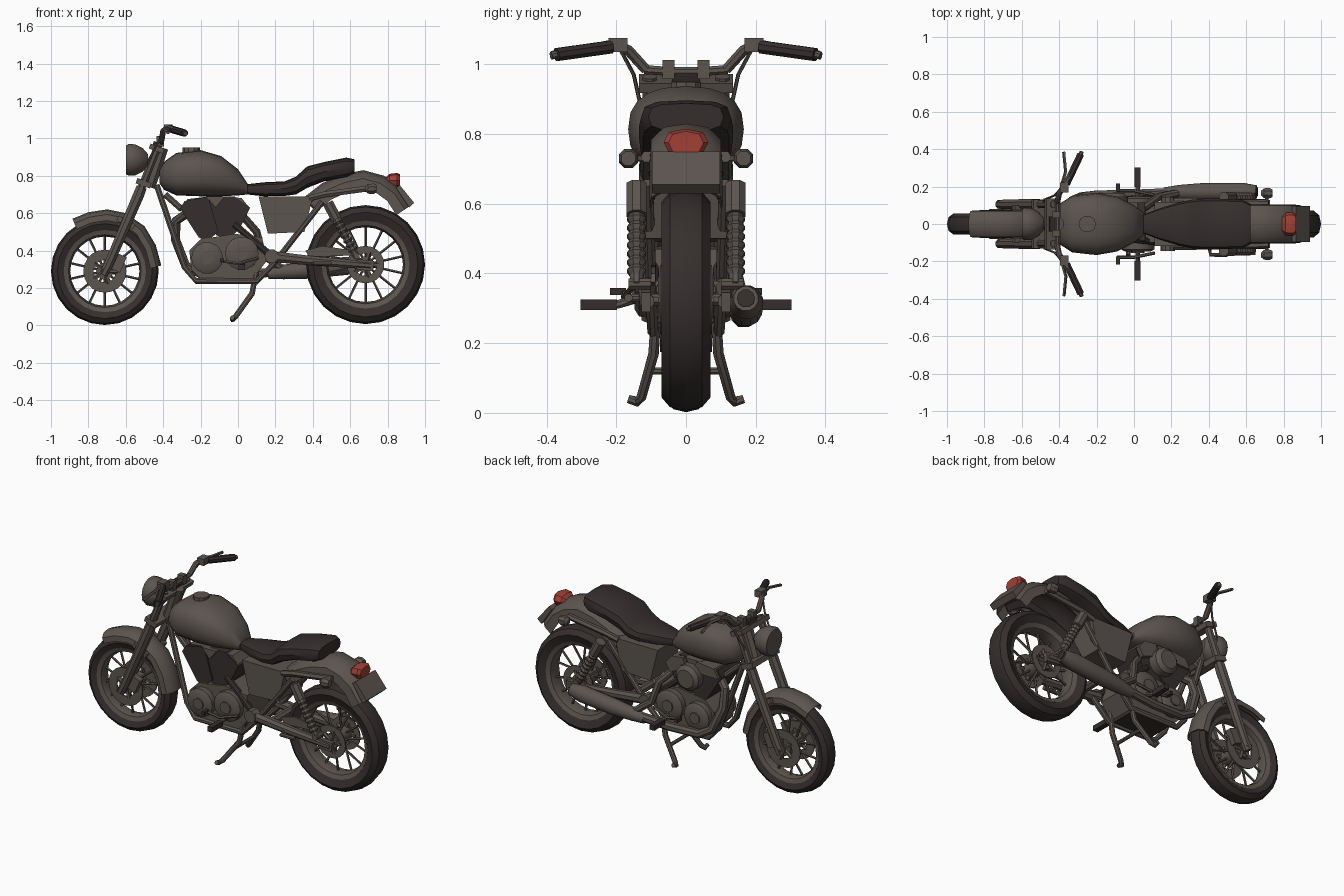
import bpy, bmesh, math
from mathutils import Vector, Matrix

if "Cube" in bpy.data.objects:
    bpy.data.objects.remove(bpy.data.objects["Cube"])

def material(name, rgb):
    m = bpy.data.materials.new(name)
    m.diffuse_color = (*rgb, 1)
    m.use_nodes = True
    m.node_tree.nodes["Principled BSDF"].inputs["Base Color"].default_value = m.diffuse_color
    return m

GREY = material("warm grey metal", (0.106, 0.089, 0.078))
DARK = material("dark rubber", (0.036, 0.028, 0.027))
RED = material("red lens", (0.36, 0.052, 0.035))

def finish(name, bm, mat, angle=35):
    bmesh.ops.recalc_face_normals(bm, faces=bm.faces)
    me = bpy.data.meshes.new(name)
    bm.to_mesh(me)
    bm.free()
    me.materials.append(mat)
    me.shade_smooth()
    me.set_sharp_from_angle(angle=math.radians(angle))
    ob = bpy.data.objects.new(name, me)
    bpy.context.collection.objects.link(ob)
    return ob

def loft(name, rings, mat, wrap=False):
    bm = bmesh.new()
    vs = [[bm.verts.new(p) for p in r] for r in rings]
    n = len(vs[0])
    for i in range(len(vs) if wrap else len(vs) - 1):
        a, b = vs[i], vs[(i + 1) % len(vs)]
        for j in range(n):
            bm.faces.new((a[j], a[(j + 1) % n], b[(j + 1) % n], b[j]))
    if not wrap:
        bm.faces.new(vs[0])
        bm.faces.new(vs[-1])
    return finish(name, bm, mat)

def tube(name, pts, r, mat=GREY, n=8):
    """Round tube along a path; r is one radius or one per point."""
    pts = [Vector(p) for p in pts]
    rs = r if isinstance(r, (list, tuple)) else [r] * len(pts)
    tans = [(pts[min(i + 1, len(pts) - 1)] - pts[max(i - 1, 0)]).normalized() for i in range(len(pts))]
    axis = min(range(3), key=lambda k: max(abs(t[k]) for t in tans))
    ref = Vector([float(k == axis) for k in range(3)])
    rings = []
    for p, t, q in zip(pts, tans, rs):
        u = t.cross(ref).normalized()
        v = t.cross(u)
        rings.append([p + q * (u * math.cos(a) + v * math.sin(a))
                      for a in (math.tau * (j + .5) / n for j in range(n))])
    return loft(name, rings, mat)

def lathe(name, c, prof, mat, n=24):
    """Closed (radius, y) profile turned round the y axis at c = (x, z)."""
    return loft(name, [[(c[0] + r * math.cos(a), y, c[1] + r * math.sin(a)) for r, y in prof]
                       for a in (math.tau * i / n for i in range(n))], mat, True)

def plate(name, xz, y0, y1, mat=GREY):
    return loft(name, [[(x, y, z) for x, z in xz] for y in (y0, y1)], mat)

def box(name, c, size, mat=GREY, rot=0):
    bm = bmesh.new()
    bmesh.ops.create_cube(bm, size=1, matrix=Matrix.Translation(c) @ Matrix.Rotation(rot, 4, 'Y')
                          @ Matrix.Diagonal((*size, 1)))
    return finish(name, bm, mat)

def body(name, stations, mat, n=16, p=2.6):
    """Rounded body along x from (x, half width, bottom, top) stations."""
    def s(v):
        return math.copysign(abs(v) ** (2 / p), v)
    return loft(name, [[(x, w * s(math.cos(a)), (z0 + z1) / 2 + (z1 - z0) / 2 * s(math.sin(a)))
                        for a in (math.tau * j / n for j in range(n))]
                       for x, w, z0, z1 in stations], mat)

def fender(name, path, w, depth, mat, th=0.006):
    pts = [Vector((x, 0, z)) for x, z in path]
    rings = []
    for i, p in enumerate(pts):
        t = (pts[min(i + 1, len(pts) - 1)] - pts[max(i - 1, 0)]).normalized()
        nrm = Vector((-t.z, 0, t.x))
        prof = [(-1, -depth), (-.95, -depth * .45), (-.6, -depth * .1), (0, 0),
                (.6, -depth * .1), (.95, -depth * .45), (1, -depth)]
        outer = [p + Vector((0, a * w, 0)) + nrm * d for a, d in prof]
        inner = [p + Vector((0, a * (w - th), 0)) + nrm * (d - (th if abs(a) < 1 else 0))
                 for a, d in reversed(prof)]
        rings.append(outer + inner)
    return loft(name, rings, mat)

# Wheels
def wheel(label, c, R, ri, w, disc):
    lathe(label + "_tire", c, [(ri, -w * .7), (R * .88, -w), (R * .97, -w * .65), (R, 0),
                               (R * .97, w * .65), (R * .88, w), (ri, w * .7)], DARK)
    lathe(label + "_rim", c, [(ri + .005, -w * .75), (ri + .005, w * .75), (ri - .02, w * .6),
                              (ri - .03, 0), (ri - .02, -w * .6)], GREY)
    tube(label + "_hub", [(c[0], -.07, c[1]), (c[0], .07, c[1])], .045, n=12)
    tube(label + "_axle", [(c[0], -.125, c[1]), (c[0], .125, c[1])], .018)
    for i in range(14):
        a = math.tau * (i + .5) / 14
        d = Vector((math.cos(a), 0, math.sin(a)))
        o = Vector((c[0], 0, c[1]))
        s = .03 if i % 2 else -.03
        tube(label + "_spoke", [o + d * .04 + Vector((0, s, 0)), o + d * (ri - .02)], .007, n=5)
    for s in (-1, 1):
        lathe(label + "_brake_disc", c, [(.06, s * .066), (disc, s * .066), (disc, s * .074), (.06, s * .074)], GREY, 20)
        for i in range(5):
            a = math.tau * i / 5
            tube(label + "_disc_arm", [(c[0], s * .068, c[1]),
                 (c[0] + .07 * math.cos(a), s * .07, c[1] + .07 * math.sin(a))], .012, n=5)

wheel("front_wheel", (-.712, .29), .288, .215, .056, .115)
wheel("rear_wheel", (.682, .325), .318, .23, .071, .10)

# Fenders and tail
fender("front_fender", [(-.885, .57), (-.8, .605), (-.7, .62), (-.6, .6), (-.5, .53), (-.44, .43), (-.41, .32)], .072, .06, GREY)
rear = [(.36, .69), (.45, .76), (.55, .805), (.67, .83), (.78, .80), (.87, .735), (.93, .645)]
fender("rear_fender", rear, .105, .10, GREY)
fender("rear_fender_liner", [(x - .004, z - .01) for x, z in rear[:-1]], .095, .085, DARK)
plate("number_plate", [(.845, .735), (.865, .75), (.942, .655), (.915, .63)], -.097, .097)
body("tail_light", [(.79, .04, .75, .79), (.81, .06, .738, .81), (.85, .064, .738, .815), (.866, .05, .742, .808)], RED, 8)

# Tank, seat and centre body
body("fuel_tank", [(-.42, .05, .76, .83), (-.395, .11, .725, .875), (-.33, .152, .695, .922), (-.2, .166, .69, .937),
                   (-.09, .147, .69, .905), (0, .10, .695, .835), (.05, .06, .70, .76)], GREY, 20, 2.5)
tube("fuel_cap", [(-.25, 0, .92), (-.25, 0, .95)], .046, n=10)
body("seat", [(.05, .05, .70, .755), (.14, .085, .69, .765), (.25, .118, .692, .77), (.31, .13, .70, .795), (.37, .135, .735, .85),
              (.46, .135, .77, .873), (.58, .13, .79, .897), (.622, .108, .81, .888)], DARK, 12, 3.2)
plate("side_covers", [(.11, .69), (.4, .69), (.355, .50), (.16, .49)], -.118, .118)

# Engine
plate("crankcase", [(-.25, .30), (-.2, .25), (.08, .25), (.15, .34), (.13, .47), (-.02, .49), (-.2, .46), (-.26, .4)], -.1, .1)
box("sump", (-.05, 0, .245), (.26, .17, .03), DARK)
for s in (-1, 1):
    for x, z, r in ((-.165, .36, .085), (.02, .385, .09)):
        tube("engine_cover", [(x, s * .09, z), (x, s * .135, z), (x, s * .148, z)], [r, r, r * .75], n=14)
        tube("cover_boss", [(x, s * .14, z), (x, s * .156, z)], r * .4, n=10)
plate("front_cylinder", [(-.31, .625), (-.285, .665), (-.16, .69), (-.105, .50), (-.165, .45), (-.21, .47)], -.1, .1, DARK)
plate("rear_cylinder", [(-.2, .665), (-.13, .69), (-.02, .69), (.065, .63), (.01, .52), (-.04, .465), (-.115, .48)], -.09, .09, DARK)
plate("front_cylinder_head", [(-.3, .62), (-.27, .675), (-.15, .69), (-.13, .62)], -.085, .115)
plate("rear_cylinder_head", [(-.08, .62), (-.06, .69), (.02, .68), (.06, .63), (.03, .58)], -.085, .115)
tube("air_cleaner", [(-.11, .08, .59), (-.11, .145, .59), (-.11, .165, .59)], [.078, .078, .055], n=14)
plate("intake_cover", [(-.17, .69), (-.07, .69), (-.12, .63)], -.108, .108)

# Steering and headlight
tube("headlight", [(-.6, 0, .885), (-.585, 0, .885), (-.55, 0, .885), (-.51, 0, .885), (-.48, 0, .885)],
     [.078, .087, .085, .065, .03], n=14)
tube("steering_head", [(-.405, 0, .95), (-.475, 0, .74)], .035)
box("upper_clamp", (-.435, 0, .945), (.08, .27, .028), GREY, .35)
box("lower_clamp", (-.505, 0, .76), (.08, .26, .03), GREY, .35)
box("gauge", (-.43, 0, .965), (.05, .08, .025), DARK, .35)
tube("handlebar", [(-.41, -.12, .985), (-.41, -.05, .98), (-.41, .05, .98), (-.41, .12, .985)], .014)

# Paired parts, mirrored left and right
for s, side in ((-1, "left_"), (1, "right_")):
    tube(side + "fork_tube", [(-.425, s * .105, .965), (-.53, s * .105, .70)], .022)
    tube(side + "fork_slider", [(-.515, s * .105, .74), (-.53, s * .105, .70), (-.69, s * .105, .33), (-.72, s * .105, .27)],
         [.03, .032, .027, .025])
    box(side + "brake_caliper", (-.64, s * .085, .335), (.06, .04, .09), GREY, .4)
    box(side + "fender_bracket", (-.6, s * .088, .55), (.1, .02, .03), GREY, .5)
    box(side + "riser", (-.415, s * .05, .985), (.04, .035, .055))
    tube(side + "bar_rise", [(-.41, s * .115, .985), (-.4, s * .165, 1.04), (-.375, s * .2, 1.058), (-.335, s * .27, 1.045)], .016)
    tube(side + "grip", [(-.36, s * .215, 1.05), (-.285, s * .372, 1.028)], .02, DARK)
    tube(side + "bar_end", [(-.285, s * .372, 1.028), (-.28, s * .387, 1.025)], .012)
    box(side + "switch_box", (-.372, s * .195, 1.055), (.045, .055, .04))
    tube(side + "lever", [(-.385, s * .21, 1.055), (-.365, s * .28, 1.05), (-.375, s * .385, 1.03)], .009, n=5)
    tube(side + "cable", [(-.385, s * .19, 1.045), (-.43, s * .15, .97), (-.48, s * .13, .88), (-.49, s * .09, .78)], .006, n=5)
    tube(side + "frame_rail", [(-.435, s * .05, .75), (-.285, s * .085, .31), (-.225, s * .095, .238), (.1, s * .095, .235),
                               (.2, s * .1, .34), (.45, s * .11, .66)], .017)
    tube(side + "engine_stay", [(-.02, s * .08, .54), (.18, s * .1, .37)], .02, DARK)
    tube(side + "front_stay", [(-.39, s * .04, .70), (-.3, s * .05, .62)], .018)
    tube(side + "tail_rail", [(.38, s * .112, .68), (.46, s * .115, .70), (.72, s * .112, .735)], .018, n=6)
    tube(side + "signal_stalk", [(.71, s * .1, .73), (.71, s * .15, .73)], .01)
    tube(side + "turn_signal", [(.68, s * .165, .73), (.695, s * .165, .73), (.725, s * .165, .73), (.74, s * .165, .73)],
         [.014, .028, .03, .022])
    # Swingarm and shock
    tube(side + "swingarm", [(.16, s * .11, .37), (.4, s * .112, .345), (.71, s * .112, .32)], [.032, .027, .022])
    tube(side + "pivot", [(.18, s * .09, .37), (.18, s * .145, .37)], .038, n=10)
    box(side + "axle_plate", (.68, s * .115, .322), (.09, .025, .055), GREY, .1)
    t, b = Vector((.48, s * .142, .655)), Vector((.635, s * .142, .365))
    tube(side + "shock_cover", [t, t.lerp(b, .3)], .031)
    tube(side + "shock_spring", [t.lerp(b, .3 + .6 * i / 14) for i in range(15)], [.029 if i % 2 else .02 for i in range(15)])
    tube(side + "shock_end", [t.lerp(b, .88), b], .02)
    tube(side + "shock_mount", [(.635, s * .1, .37), (.635, s * .165, .37)], .017)
    # Footrests and stand
    tube(side + "footrest_arm", [(.08, s * .09, .33), (.02, s * .15, .325), (.02, s * .2, .31)], .013)
    box(side + "footrest", (.02, s * .25, .31), (.032, .105, .03), DARK)
    tube(side + "pedal", [(.11, s * .155, .36), (.0, s * .178, .33), (-.09, s * .178, .345)], .009, n=6)
    box(side + "pedal_pad", (-.085, s * .195, .348), (.02, .045, .02), DARK)
    tube(side + "stand_leg", [(.1, s * .085, .30), (.075, s * .093, .17), (-.015, s * .128, .045), (-.03, s * .14, .032),
                              (-.03, s * .166, .04)], [.016, .016, .015, .015, .013])
tube("stand_crossbar", [(.04, -.11, .12), (.04, .11, .12)], .011)
tube("swingarm_bridge", [(.3, -.11, .355), (.3, .11, .355)], .025)
plate("chain_guard", [(.36, .40), (.45, .425), (.62, .40), (.63, .375), (.38, .365)], -.1, -.088)
tube("passenger_footrest", [(.4, -.11, .33), (.41, -.165, .33), (.5, -.165, .33)], .012)

# Exhaust on the right side
tube("front_exhaust_pipe", [(-.27, .05, .6), (-.33, .09, .56), (-.335, .12, .46), (-.28, .145, .32), (-.2, .155, .275),
                            (0, .16, .27), (.2, .168, .285)], .026)
tube("rear_exhaust_pipe", [(.03, .07, .58), (.1, .12, .5), (.13, .145, .38), (.24, .165, .3)], .022)
tube("muffler", [(.16, .168, .275), (.24, .17, .285), (.36, .172, .295), (.58, .172, .318), (.655, .172, .328)],
     [.028, .04, .048, .05, .036], n=12)
tube("muffler_opening", [(.645, .172, .327), (.66, .172, .329)], .026, DARK, 10)
